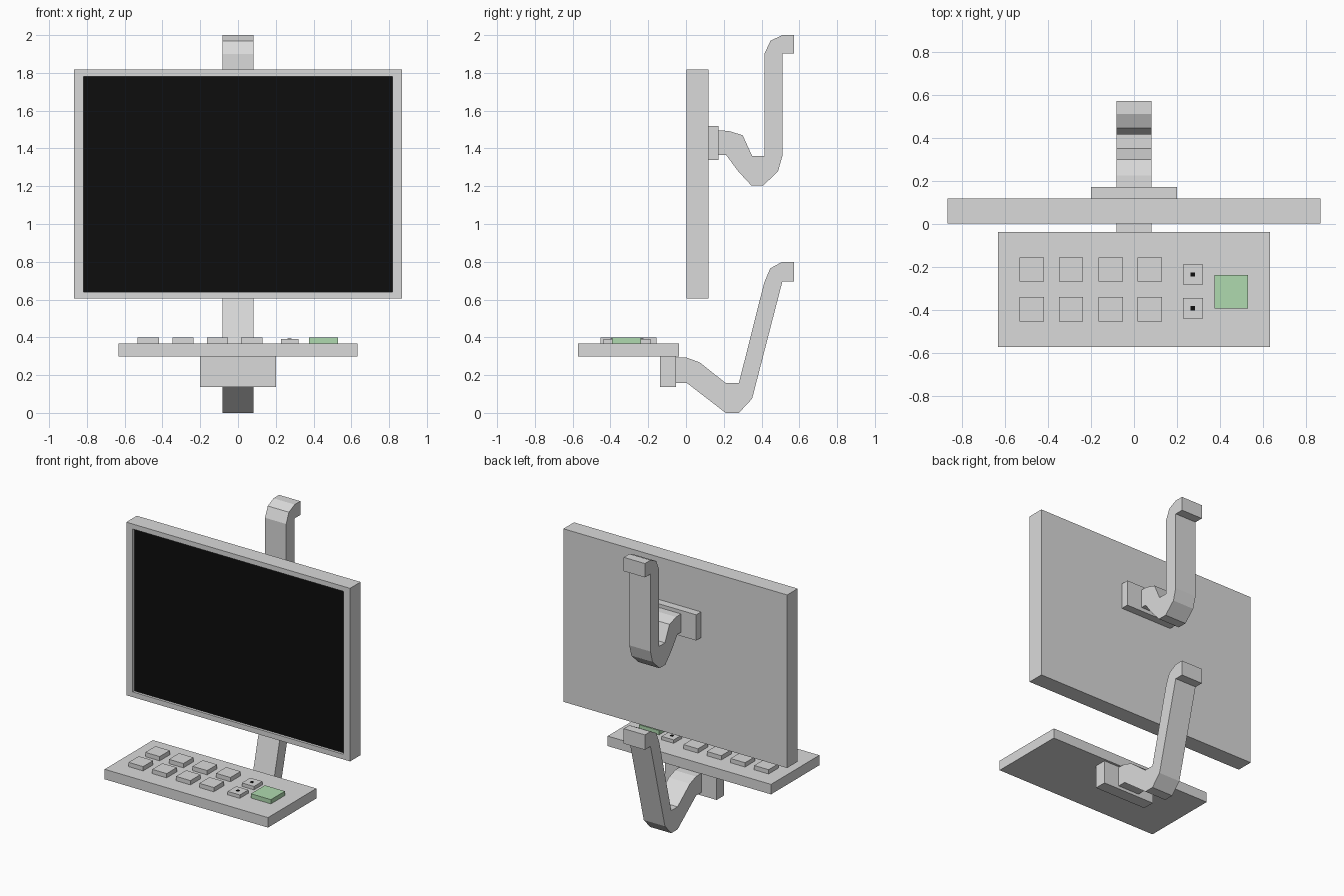
import bpy, bmesh
from mathutils import Vector

if "Cube" in bpy.data.objects:
    bpy.data.objects.remove(bpy.data.objects["Cube"])


def material(name, rgb):
    m = bpy.data.materials.new(name)
    m.diffuse_color = (*rgb, 1)
    m.use_nodes = True
    m.node_tree.nodes["Principled BSDF"].inputs["Base Color"].default_value = m.diffuse_color
    return m


GREY = material("light_grey", (0.7, 0.7, 0.7))
BLACK = material("screen_black", (0.004, 0.004, 0.004))
GREEN = material("key_green", (0.43, 0.7, 0.43))


def finish(name, bm, *mats):
    bmesh.ops.recalc_face_normals(bm, faces=bm.faces)
    me = bpy.data.meshes.new(name)
    bm.to_mesh(me)
    bm.free()
    for m in mats:
        me.materials.append(m)
    ob = bpy.data.objects.new(name, me)
    bpy.context.collection.objects.link(ob)
    return ob


def box_bm(x, y, z):
    bm = bmesh.new()
    bmesh.ops.create_cube(bm, size=1)
    for v in bm.verts:
        v.co = Vector(r[0] if c < 0 else r[1] for c, r in zip(v.co, (x, y, z)))
    return bm


def box(name, x, y, z, mat=GREY):
    return finish(name, box_bm(x, y, z), mat)


def arm(name, profile, half=0.082):
    # side profile (y, z) extruded across x
    bm = bmesh.new()
    face = bm.faces.new([bm.verts.new((-half, y, z)) for y, z in profile])
    out = bmesh.ops.extrude_face_region(bm, geom=[face])
    verts = [g for g in out["geom"] if isinstance(g, bmesh.types.BMVert)]
    bmesh.ops.translate(bm, verts=verts, vec=(2 * half, 0, 0))
    return finish(name, bm, GREY)


# monitor: slab with a recessed black screen in the front
bm = box_bm((-0.867, 0.867), (0.002, 0.119), (0.605, 1.817))
bm.normal_update()
front = min(bm.faces, key=lambda f: f.calc_center_median().y)
bmesh.ops.inset_region(bm, faces=[front], thickness=0.05)
# narrower bezel at top and bottom
for v in front.verts:
    v.co.z = 1.782 if v.co.z > 1.2 else 0.641
    v.co.x = 0.817 if v.co.x > 0 else -0.817
bmesh.ops.inset_region(bm, faces=[front], thickness=0, depth=0)
for v in front.verts:
    v.co.y += 0.018
front.material_index = 1
finish("monitor", bm, GREY, BLACK)

# monitor mount and upper arm
box("monitor_mount_plate", (-0.2, 0.2), (0.119, 0.173), (1.34, 1.52))
arm("monitor_arm", [
    (0.172, 1.495), (0.225, 1.493), (0.300, 1.47), (0.350, 1.36), (0.415, 1.36),
    (0.415, 1.90), (0.447, 1.97), (0.51, 2.0), (0.572, 2.0), (0.572, 1.903),
    (0.51, 1.903), (0.51, 1.36), (0.487, 1.278), (0.41, 1.205), (0.345, 1.205),
    (0.277, 1.278), (0.212, 1.366), (0.172, 1.366)])

# keyboard tray, its mount and lower arm
box("keyboard_tray", (-0.633, 0.633), (-0.572, -0.037), (0.298, 0.368))
box("tray_mount_block", (-0.2, 0.2), (-0.137, -0.053), (0.137, 0.298))
arm("tray_arm", [
    (-0.053, 0.294), (0.005, 0.292), (0.073, 0.267), (0.21, 0.158), (0.28, 0.158),
    (0.414, 0.69), (0.446, 0.765), (0.51, 0.80), (0.572, 0.80), (0.572, 0.695),
    (0.51, 0.695), (0.35, 0.075), (0.28, 0.0), (0.21, 0.0), (0.005, 0.158),
    (-0.053, 0.158)])

# two rows of four large keys, plus a small marked key per row
for row, (yl, ys) in enumerate(((-0.212, -0.235), (-0.396, -0.391))):
    for col, x in enumerate((-0.475, -0.292, -0.108, 0.073)):
        box(f"key_{row}_{col}", (x - 0.056, x + 0.056), (yl - 0.056, yl + 0.056),
            (0.368, 0.398))
    box(f"small_key_{row}", (0.227, 0.321), (ys - 0.047, ys + 0.047), (0.368, 0.392))
    box(f"key_mark_{row}", (0.263, 0.283), (ys - 0.01, ys + 0.01), (0.392, 0.394), BLACK)

# large green key
box("green_key", (0.375, 0.53), (-0.393, -0.238), (0.368, 0.398), GREEN)
